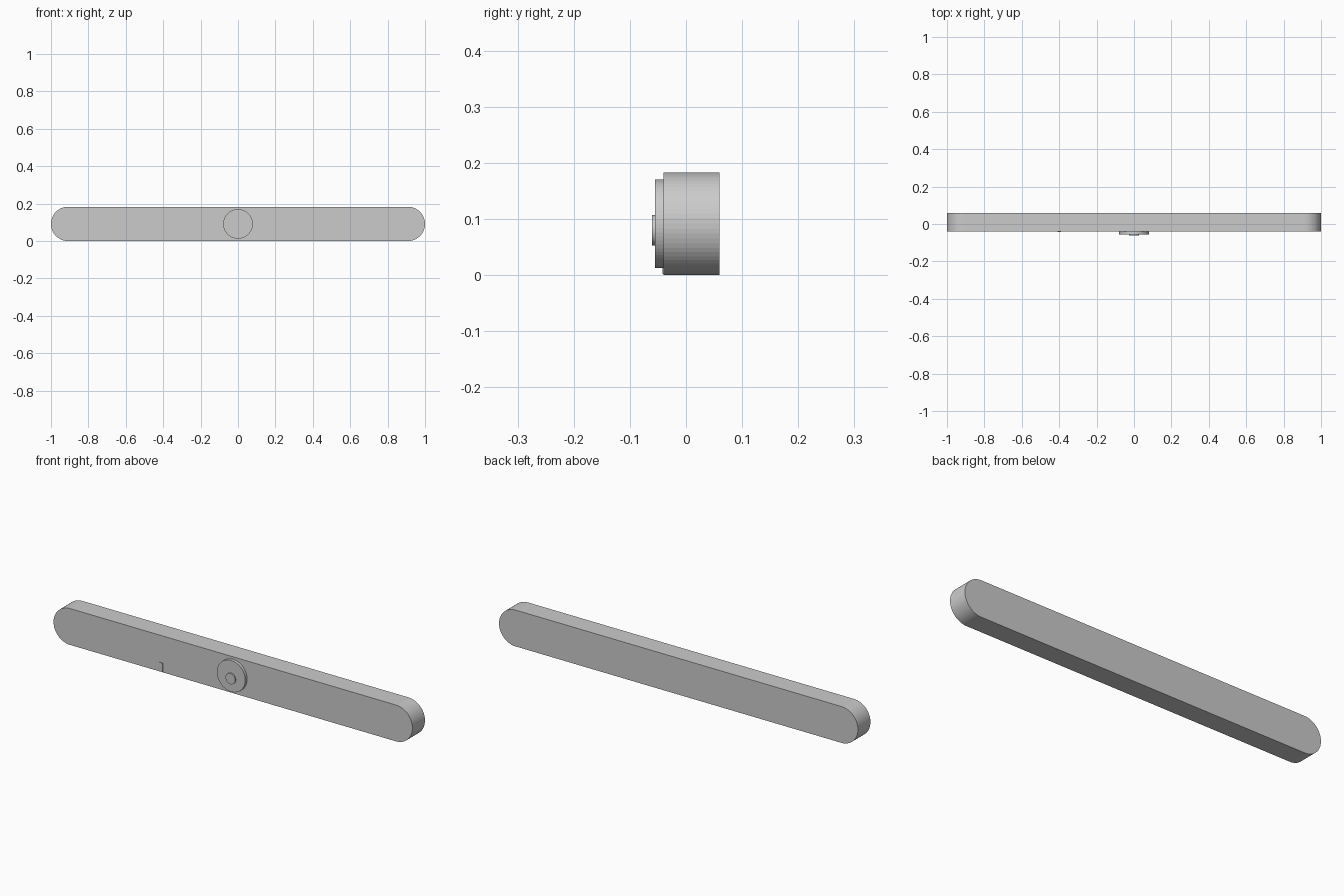
import bpy, bmesh, math

cube = bpy.data.objects.get("Cube")
if cube:
    bpy.data.objects.remove(cube, do_unlink=True)

grey = bpy.data.materials.new("plain_grey")
grey.use_nodes = True
colour = (0.6, 0.6, 0.6, 1)
grey.diffuse_color = colour
grey.node_tree.nodes["Principled BSDF"].inputs["Base Color"].default_value = colour


def extrude_outline(name, outline, front, back):
    """Extrude an outline of (x, z) points from front to back along y."""
    bm = bmesh.new()
    face = bm.faces.new([bm.verts.new((x, front, z)) for x, z in outline])
    moved = bmesh.ops.extrude_face_region(bm, geom=[face])["geom"]
    verts = [v for v in moved if isinstance(v, bmesh.types.BMVert)]
    bmesh.ops.translate(bm, verts=verts, vec=(0, back - front, 0))
    bmesh.ops.recalc_face_normals(bm, faces=bm.faces)
    mesh = bpy.data.meshes.new(name)
    bm.to_mesh(mesh)
    bm.free()
    mesh.materials.append(grey)
    obj = bpy.data.objects.new(name, mesh)
    bpy.context.collection.objects.link(obj)
    return obj


def arc(cx, cz, radius, start, sweep, steps):
    angles = [start + sweep * i / steps for i in range(steps + 1)]
    return [(cx + radius * math.cos(a), cz + radius * math.sin(a)) for a in angles]


def disc(name, z, radius, front, back):
    return extrude_outline(name, arc(0, z, radius, 0, math.tau, 64)[:-1], front, back)


# Long bar with round ends
R = 0.0915
FRONT = -0.04
ends = (arc(1 - R, R, R, -math.pi / 2, math.pi, 32)
        + arc(R - 1, R, R, math.pi / 2, math.pi, 32))
extrude_outline("bar_body", ends, FRONT, 0.06)

# Round boss and small button on the front
disc("front_boss", R, 0.079, -0.055, FRONT)
disc("front_button", 0.08, 0.027, -0.061, -0.055)

# Thin marker low on the front
marker = [(-0.41, 0.002), (-0.39, 0.002), (-0.39, 0.047), (-0.41, 0.047)]
extrude_outline("front_marker", marker, FRONT - 0.002, FRONT)
